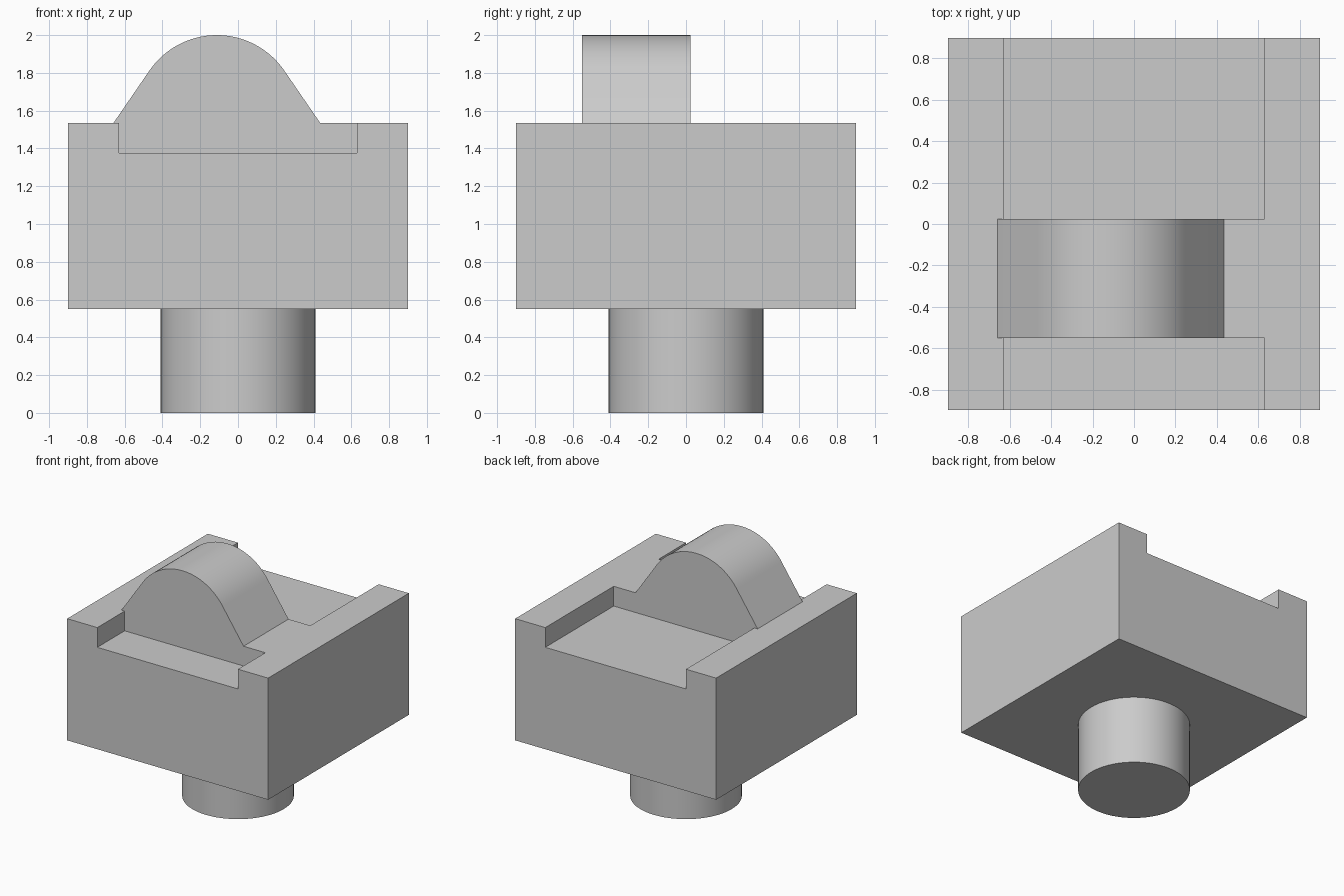
import bpy, bmesh, math

cube = bpy.data.objects.get("Cube")
if cube:
    bpy.data.objects.remove(cube, do_unlink=True)

grey = bpy.data.materials.new("plain_grey")
grey.use_nodes = True
colour = (0.6, 0.6, 0.6, 1)
grey.diffuse_color = colour
grey.node_tree.nodes["Principled BSDF"].inputs["Base Color"].default_value = colour


def extrude_profile(name, points, y0, y1):
    """Extrude an x-z outline along y into a closed solid."""
    bm = bmesh.new()
    face = bm.faces.new([bm.verts.new((x, y0, z)) for x, z in points])
    result = bmesh.ops.extrude_face_region(bm, geom=[face])
    moved = [v for v in result["geom"] if isinstance(v, bmesh.types.BMVert)]
    bmesh.ops.translate(bm, verts=moved, vec=(0, y1 - y0, 0))
    bmesh.ops.recalc_face_normals(bm, faces=bm.faces)
    mesh = bpy.data.meshes.new(name)
    bm.to_mesh(mesh)
    bm.free()
    obj = bpy.data.objects.new(name, mesh)
    bpy.context.collection.objects.link(obj)
    return obj


def finish(obj):
    obj.data.materials.clear()
    obj.data.materials.append(grey)
    bpy.ops.object.select_all(action="DESELECT")
    obj.select_set(True)
    bpy.context.view_layer.objects.active = obj
    bpy.ops.object.shade_smooth_by_angle(angle=math.radians(30))


half, slot = 0.9, 0.63
bottom, floor, top = 0.55, 1.375, 1.535

# Square block with a channel running front to back
block = extrude_profile("channelled_block", [
    (-half, bottom), (half, bottom), (half, top), (slot, top),
    (slot, floor), (-slot, floor), (-slot, top), (-half, top)], -half, half)
finish(block)

# Rounded ridge with straight flanks, on a web that fills the channel
centre, radius, reach = -0.112, 0.433, 0.547
sweep = math.radians(56)
steps = 32
arc = []
for i in range(steps + 1):
    a = sweep * (1 - 2 * i / steps)
    arc.append((centre + radius * math.sin(a), 2 - radius + radius * math.cos(a)))
ridge = extrude_profile("rounded_ridge", [
    (-slot, floor), (slot, floor), (slot, top), (centre + reach, top),
    *arc, (centre - reach, top), (-slot, top)], -0.55, 0.025)
finish(ridge)

# Round peg under the block
bpy.ops.mesh.primitive_cylinder_add(vertices=64, radius=0.41, depth=bottom,
                                    location=(0, 0, bottom / 2))
peg = bpy.context.object
peg.name = "round_peg"
finish(peg)
